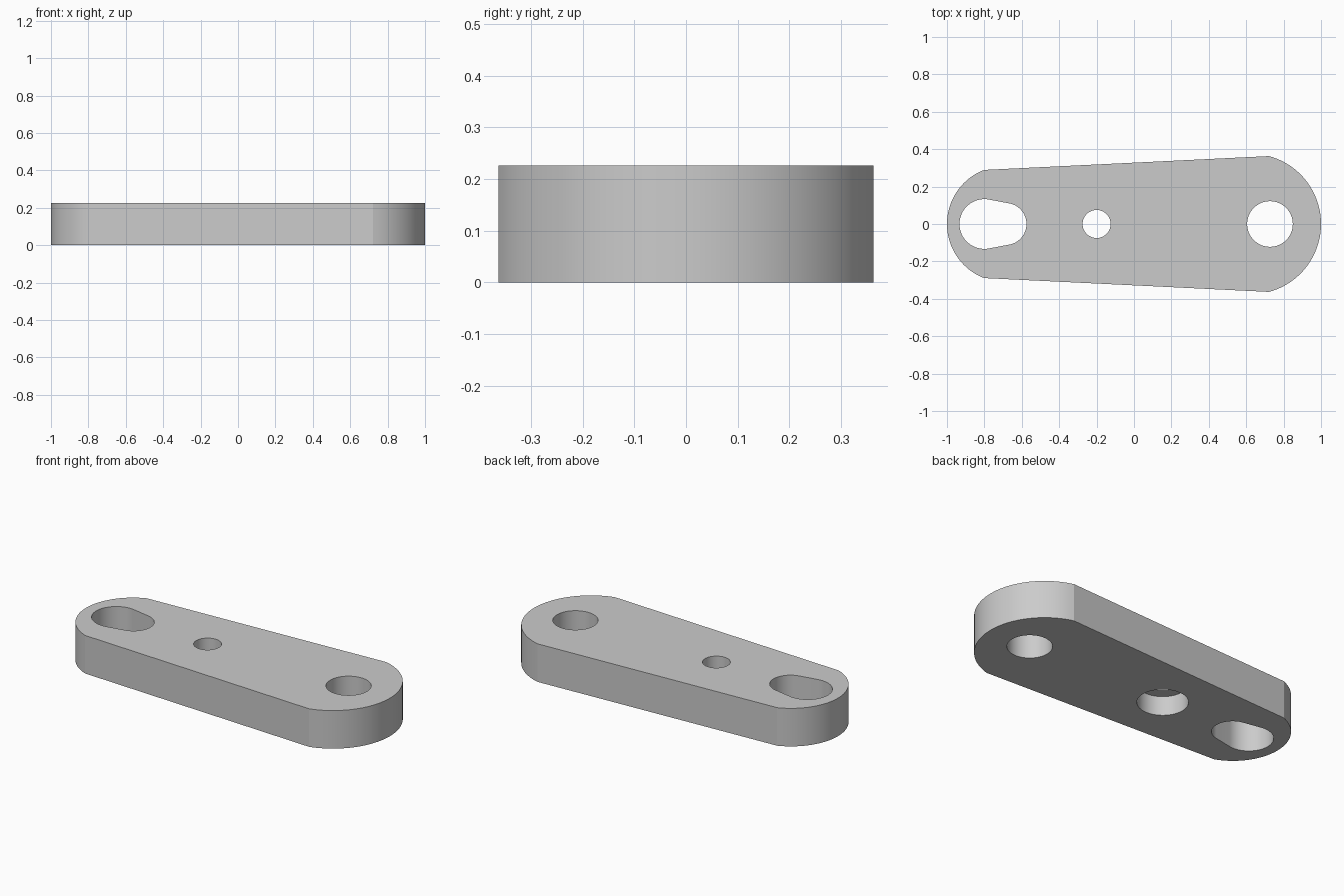
import bpy, bmesh
from math import pi, sin, cos, acos, atan2, radians

default = bpy.data.objects.get("Cube")
if default:
    bpy.data.objects.remove(default, do_unlink=True)

THICK = 0.226

metal = bpy.data.materials.new("plain grey")
metal.use_nodes = True
GREY = (0.6, 0.6, 0.6, 1)
metal.diffuse_color = GREY
metal.node_tree.nodes["Principled BSDF"].inputs["Base Color"].default_value = GREY


def arc(cx, r, a0, a1, steps):
    """Points on an arc centred on the long axis, counter-clockwise."""
    return [(cx + r * cos(a0 + (a1 - a0) * i / steps),
             r * sin(a0 + (a1 - a0) * i / steps)) for i in range(steps + 1)]


def circle(cx, r, steps=64):
    return arc(cx, r, 0, 2 * pi, steps)[:-1]


def prism(name, outline, z0, z1):
    """Extrude a closed outline between two heights."""
    bm = bmesh.new()
    base = bm.faces.new([bm.verts.new((x, y, z0)) for x, y in outline])
    top = bmesh.ops.extrude_face_region(bm, geom=[base])["geom"]
    moved = [v for v in top if isinstance(v, bmesh.types.BMVert)]
    bmesh.ops.translate(bm, verts=moved, vec=(0, 0, z1 - z0))
    bmesh.ops.recalc_face_normals(bm, faces=bm.faces)
    mesh = bpy.data.meshes.new(name)
    bm.to_mesh(mesh)
    bm.free()
    mesh.materials.append(metal)
    obj = bpy.data.objects.new(name, mesh)
    bpy.context.collection.objects.link(obj)
    return obj


def end_arc(corner_x, corner_y, tip_x):
    """Rounded end through both corners and the tip."""
    sag = abs(tip_x - corner_x)
    r = (sag ** 2 + corner_y ** 2) / (2 * sag)
    side = 1 if tip_x > 0 else -1
    half = atan2(corner_y, sag - r) if sag > r else atan2(corner_y, r - sag)
    mid = 0 if side > 0 else pi
    return arc(tip_x - side * r, r, mid - half, mid + half, 40)


# Tapered link plate with a wide and a narrow rounded end
plate = prism("link_plate",
              end_arc(0.722, 0.363, 1) + end_arc(-0.802, 0.289, -1), 0, THICK)

# Keyhole slot: two circles joined by their common tangents
big_x, big_r, small_x, small_r = -0.80, 0.133, -0.687, 0.112
tangent = acos((big_r - small_r) / (small_x - big_x))
slot = (arc(small_x, small_r, -tangent, tangent, 32)
        + arc(big_x, big_r, tangent, 2 * pi - tangent, 40))

# Through holes, and a counterbore under the middle hole
cutters = [
    prism("slot_cutter", slot, -0.1, THICK + 0.1),
    prism("end_hole_cutter", circle(0.727, 0.122), -0.1, THICK + 0.1),
    prism("middle_hole_cutter", circle(-0.20, 0.075), -0.1, THICK + 0.1),
    prism("counterbore_cutter", circle(-0.20, 0.138), -0.1, 0.115),
]

bpy.ops.object.select_all(action="DESELECT")
plate.select_set(True)
bpy.context.view_layer.objects.active = plate
for cutter in cutters:
    cutter.hide_render = True
    mod = plate.modifiers.new(cutter.name, "BOOLEAN")
    mod.operation = "DIFFERENCE"
    mod.solver = "EXACT"
    mod.object = cutter
    bpy.ops.object.modifier_apply(modifier=mod.name)
    bpy.data.objects.remove(cutter, do_unlink=True)

# Smooth curved walls, crisp rims and corners
bpy.ops.object.shade_smooth_by_angle(angle=radians(14))
